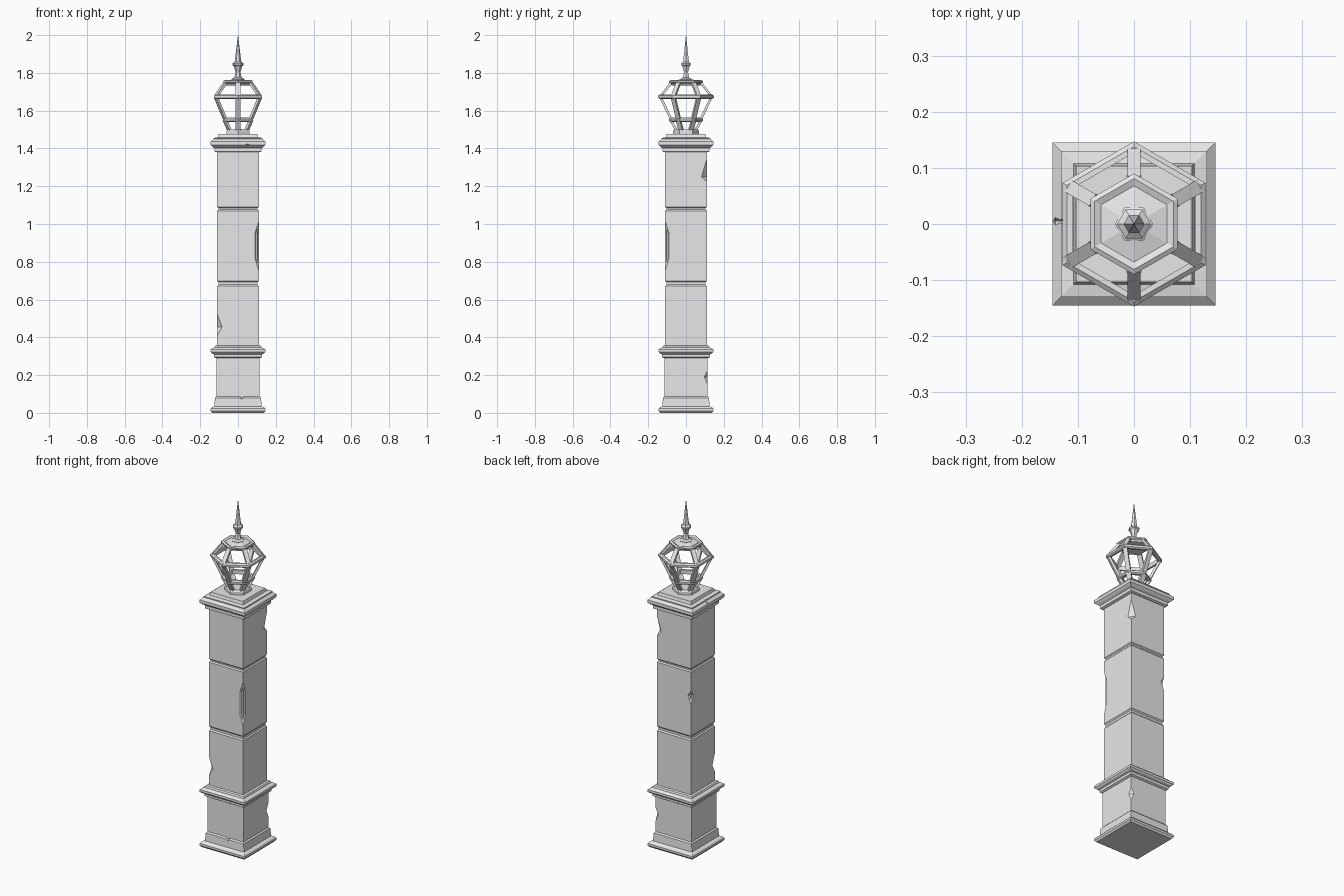
import bpy, bmesh
from math import sin, cos, pi, sqrt
from mathutils import Vector, Matrix

cube = bpy.data.objects.get("Cube")
if cube:
    bpy.data.objects.remove(cube, do_unlink=True)

stone = bpy.data.materials.new("light_grey")
stone.use_nodes = True
GREY = (0.8, 0.8, 0.8, 1)
stone.diffuse_color = GREY
stone.node_tree.nodes["Principled BSDF"].inputs["Base Color"].default_value = GREY


def finish(name, bm):
    bmesh.ops.recalc_face_normals(bm, faces=bm.faces)
    mesh = bpy.data.meshes.new(name)
    bm.to_mesh(mesh)
    bm.free()
    mesh.materials.append(stone)
    obj = bpy.data.objects.new(name, mesh)
    bpy.context.collection.objects.link(obj)
    return obj


def loft(name, profile, sides, turn=0.0, closed=False, centre=(0, 0)):
    """Sweep (radius, height) points round z with flat sides; closed makes a hollow frame."""
    bm = bmesh.new()
    rings = []
    for r, z in profile:
        angles = [turn + 2 * pi * i / sides for i in range(sides)]
        rings.append([bm.verts.new((centre[0] + r * cos(a), centre[1] + r * sin(a), z))
                      for a in angles])
    pairs = list(zip(rings, rings[1:]))
    if closed:
        pairs.append((rings[-1], rings[0]))
    else:
        bm.faces.new(rings[0])
        bm.faces.new(rings[-1])
    for low, high in pairs:
        for i in range(sides):
            j = (i + 1) % sides
            bm.faces.new((low[i], low[j], high[j], high[i]))
    return finish(name, bm)


def square(name, profile):
    return loft(name, [(h * sqrt(2), z) for h, z in profile], 4, pi / 4)


def chip(obj, x, y, outline):
    """Cut a broken chip out of obj with a diamond-section cutter."""
    cutter = loft("chip_cutter", outline, 4, 0, centre=(x, y))
    mod = obj.modifiers.new("chip", "BOOLEAN")
    mod.operation = "DIFFERENCE"
    mod.solver = "EXACT"
    mod.object = cutter
    bpy.context.view_layer.update()
    graph = bpy.context.evaluated_depsgraph_get()
    mesh = bpy.data.meshes.new_from_object(obj.evaluated_get(graph))
    obj.modifiers.clear()
    obj.data = mesh
    bpy.data.objects.remove(cutter, do_unlink=True)


def struts(name, start, end, width, depth):
    """Six flat bars between two (radius, height) points, one at each hexagon corner."""
    bm = bmesh.new()
    for i in range(6):
        a = pi / 2 + i * pi / 3
        out, side = Vector((cos(a), sin(a), 0)), Vector((-sin(a), cos(a), 0))
        p = out * start[0] + Vector((0, 0, start[1]))
        q = out * end[0] + Vector((0, 0, end[1]))
        along = (q - p).normalized()
        normal = side.cross(along)
        axes = Matrix((side * width, normal * depth, q - p)).transposed().to_4x4()
        bmesh.ops.create_cube(bm, size=1, matrix=Matrix.Translation((p + q) / 2) @ axes)
    return finish(name, bm)


# Stone pillar: plinth, pedestal, three shaft blocks and crown moulding
plinth = square("plinth", [(0.137, 0), (0.145, 0.01), (0.145, 0.022), (0.137, 0.03),
                           (0.125, 0.035), (0.122, 0.08), (0.115, 0.087)])
pedestal = square("pedestal", [(0.115, 0.08), (0.115, 0.295)])
square("pedestal_moulding", [(0.118, 0.29), (0.126, 0.295), (0.126, 0.31), (0.137, 0.314),
                             (0.145, 0.322), (0.145, 0.335), (0.135, 0.343),
                             (0.126, 0.345), (0.122, 0.355), (0.11, 0.358)])
lower_block = square("lower_block", [(0.11, 0.35), (0.11, 0.672), (0.104, 0.679)])
middle_block = square("middle_block", [(0.104, 0.692), (0.11, 0.699), (0.11, 1.07), (0.104, 1.076)])
upper_block = square("upper_block", [(0.104, 1.084), (0.11, 1.09), (0.11, 1.385)])
square("shaft_joints", [(0.104, 0.66), (0.104, 1.1)])
crown = square("crown_moulding", [(0.115, 1.38), (0.124, 1.384), (0.124, 1.402), (0.134, 1.408),
                                  (0.145, 1.418), (0.145, 1.436), (0.13, 1.449),
                                  (0.13, 1.455), (0.108, 1.459), (0.103, 1.476)])

# Broken edges
chip(middle_block, 0.11, -0.11, [(0.001, 0.755), (0.021, 0.82), (0.021, 0.95), (0.001, 1.01)])
chip(middle_block, -0.11, 0.11, [(0.001, 0.88), (0.021, 0.93), (0.001, 0.96)])
chip(lower_block, -0.11, -0.11, [(0.001, 0.41), (0.026, 0.455), (0.001, 0.52)])
chip(upper_block, 0.11, 0.11, [(0.001, 1.225), (0.028, 1.25), (0.001, 1.34)])
chip(pedestal, 0.115, 0.115, [(0.001, 0.15), (0.018, 0.19), (0.001, 0.225)])
chip(plinth, 0.02, -0.127, [(0.001, 0.066), (0.014, 0.08), (0.025, 0.095)])
chip(crown, 0.05, -0.15, [(0.001, 1.408), (0.02, 1.418), (0.001, 1.426)])
chip(crown, -0.14, 0.005, [(0.001, 1.43), (0.018, 1.46)])

# Hexagonal lantern frame
TURN = pi / 2
loft("lantern_foot", [(0.07, 1.47), (0.07, 1.492), (0.062, 1.502)], 6, TURN)
struts("lantern_legs", (0.052, 1.495), (0.08, 1.55), 0.026, 0.014)
loft("lower_frame", [(0.082, 1.54), (0.09, 1.546), (0.09, 1.557), (0.082, 1.563),
                     (0.068, 1.563), (0.068, 1.54)], 6, TURN, True)
struts("lower_struts", (0.079, 1.555), (0.135, 1.672), 0.024, 0.013)
loft("middle_frame", [(0.138, 1.662), (0.147, 1.668), (0.147, 1.679), (0.138, 1.686),
                      (0.127, 1.686), (0.127, 1.662)], 6, TURN, True)
struts("upper_struts", (0.135, 1.675), (0.08, 1.745), 0.024, 0.013)
loft("lantern_cap", [(0.07, 1.733), (0.078, 1.735), (0.081, 1.744), (0.09, 1.749),
                     (0.09, 1.757), (0.081, 1.762), (0.068, 1.757), (0.03, 1.766)], 6, TURN)

# Pointed finial
loft("finial", [(0.034, 1.76), (0.034, 1.768), (0.02, 1.775), (0.015, 1.79), (0.013, 1.805),
                (0.022, 1.835), (0.03, 1.842), (0.03, 1.85), (0.018, 1.858),
                (0.016, 1.87), (0.0005, 2.0)], 6)
